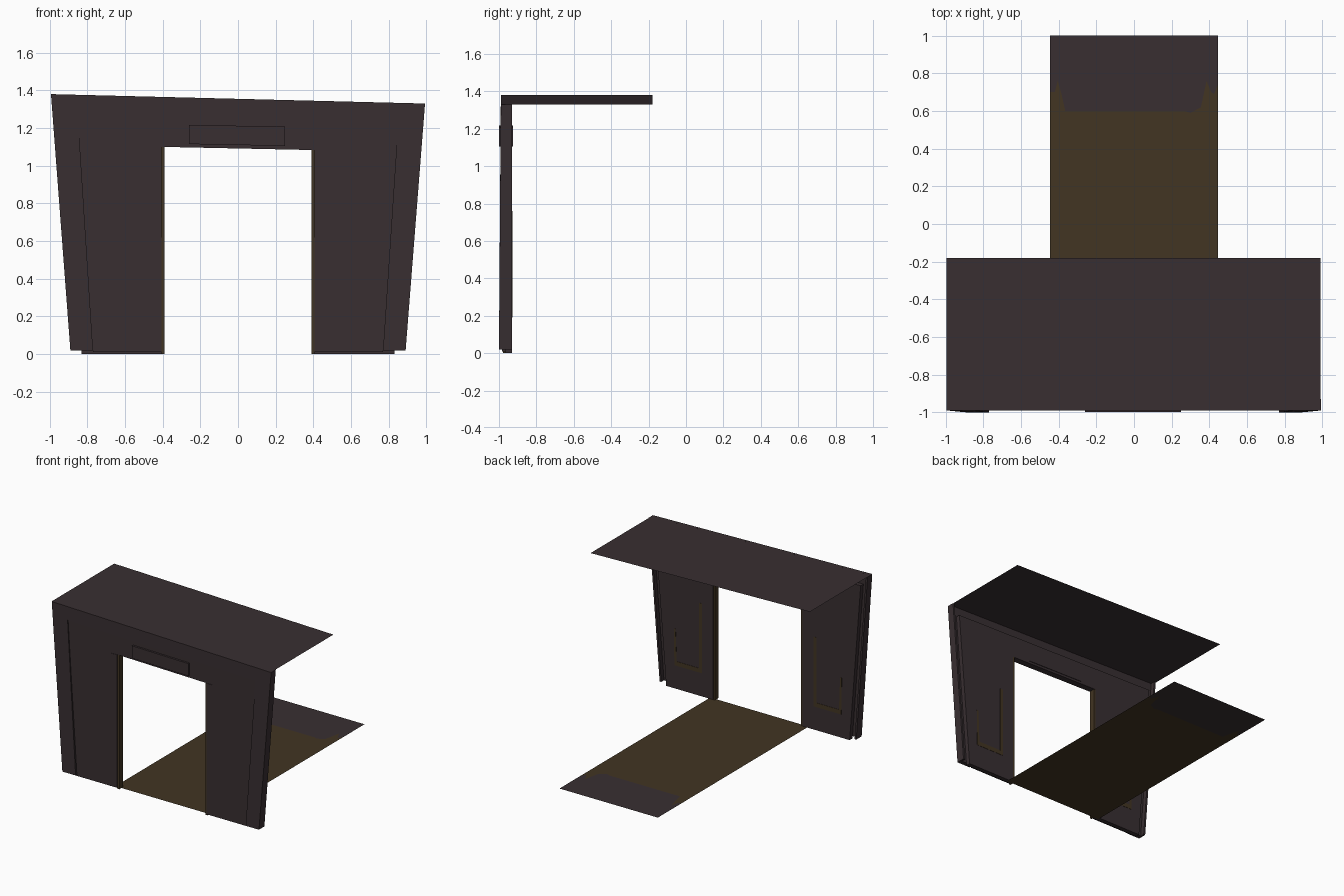
import bpy
import bmesh

if "Cube" in bpy.data.objects:
    bpy.data.objects.remove(bpy.data.objects["Cube"])


def material(name, rgb):
    m = bpy.data.materials.new(name)
    m.use_nodes = True
    colour = (*rgb, 1)
    m.diffuse_color = colour
    bsdf = m.node_tree.nodes["Principled BSDF"]
    bsdf.inputs["Base Color"].default_value = colour
    bsdf.inputs["Roughness"].default_value = 0.8
    return m


DARK = material("dark_plum_metal", (0.040, 0.028, 0.031))
GOLD = material("dull_gold", (0.054, 0.035, 0.016))


def finish(name, bm, mat):
    mesh = bpy.data.meshes.new(name)
    bm.to_mesh(mesh)
    bm.free()
    mesh.materials.append(mat)
    obj = bpy.data.objects.new(name, mesh)
    bpy.context.collection.objects.link(obj)
    return obj


def prism(name, outline, front, back, mat):
    """Extrude an x-z outline from front to back along y."""
    bm = bmesh.new()
    face = bm.faces.new([bm.verts.new((x, front, z)) for x, z in outline])
    grown = bmesh.ops.extrude_face_region(bm, geom=[face])["geom"]
    for v in grown:
        if isinstance(v, bmesh.types.BMVert):
            v.co.y = back
    bmesh.ops.recalc_face_normals(bm, faces=bm.faces)
    return finish(name, bm, mat)


def sheet(name, points, mat):
    bm = bmesh.new()
    bm.faces.new([bm.verts.new(p) for p in points])
    return finish(name, bm, mat)


def leg_line(bottom_x, bottom_z, top_x, left_z, right_z):
    """Four points up the left leg, across the sloping top, down the right."""
    return [(-bottom_x, bottom_z), (-top_x, left_z),
            (top_x, right_z), (bottom_x, bottom_z)]


def arch(outer, inner):
    return outer + inner[::-1]


# Sloping outer frame, flared forward at the feet
frame_in = leg_line(0.77, 0.02, 0.85, 1.268, 1.227)
frame = prism("outer_frame", arch(leg_line(0.89, 0.02, 0.993, 1.38, 1.33), frame_in),
              -0.99, -0.965, DARK)
for v in frame.data.vertices:
    if v.co.z < 0.1 and v.co.y < -0.98:
        v.co.y = -1.0

# Recessed front panel and back slab around the doorway
panel = prism("front_panel", arch(leg_line(0.77, 0.01, 0.85, 1.268, 1.227),
              leg_line(0.405, 0.01, 0.405, 1.10, 1.083)), -0.983, -0.965, DARK)
slab = prism("back_slab", arch(leg_line(0.83, 0, 0.93, 1.29, 1.25),
             leg_line(0.405, 0, 0.405, 1.10, 1.083)), -0.965, -0.93, DARK)

# Parts repeated on each side
for side, label in ((-1, "right"), (1, "left")):
    top = 1.355 - 0.025 * side
    lintel = 1.091 - 0.008 * side

    def mirrored(points):
        return [(side * x, z) for x, z in points]

    prism(label + "_side_flange", mirrored([(0.89, 0.02), (0.993, top),
          (0.978, top), (0.875, 0.02)]), -0.965, -0.93, DARK)
    prism(label + "_jamb_liner", mirrored([(0.39, 0), (0.39, lintel),
          (0.406, lintel), (0.406, 0)]), -0.978, -0.931, GOLD)
    prism(label + "_door_casing", mirrored([(0.405, 0.62), (0.405, lintel),
          (0.455, lintel), (0.455, 0.62)]), -0.986, -0.982, DARK)
    # Painted hook-shaped line on the inner wall
    prism(label + "_hook_stripe", mirrored([(0.505, 0.19), (0.505, 0.76), (0.53, 0.76),
          (0.53, 0.225), (0.735, 0.225), (0.745, 0.49), (0.76, 0.49), (0.755, 0.19)]),
          -0.932, -0.928, GOLD)

# Plates above the doorway
plate = [(-0.26, 1.115), (-0.26, 1.217), (0.25, 1.207), (0.25, 1.105)]
prism("lintel_plate", plate, -0.999, -0.983, DARK)
prism("lintel_back_plate", plate, -0.931, -0.926, DARK)

# Thin sloping roof
sheet("roof", [(-0.995, -0.99, 1.38), (0.99, -0.99, 1.33),
               (0.99, -0.18, 1.33), (-0.995, -0.18, 1.38)], DARK)

# Floor runway with a worn edge between its two colours
worn = [(-0.445, 0.70), (-0.42, 0.70), (-0.405, 0.76), (-0.385, 0.69), (-0.365, 0.60),
        (0.27, 0.60), (0.30, 0.59), (0.355, 0.62), (0.385, 0.76), (0.41, 0.70),
        (0.425, 0.69), (0.445, 0.74)]
edge = [(x, y, 0) for x, y in worn]
sheet("floor_runway", [(-0.445, -0.95, 0), (0.445, -0.95, 0)] + edge[::-1], GOLD)
sheet("floor_end", edge + [(0.445, 1, 0), (-0.445, 1, 0)], DARK)
